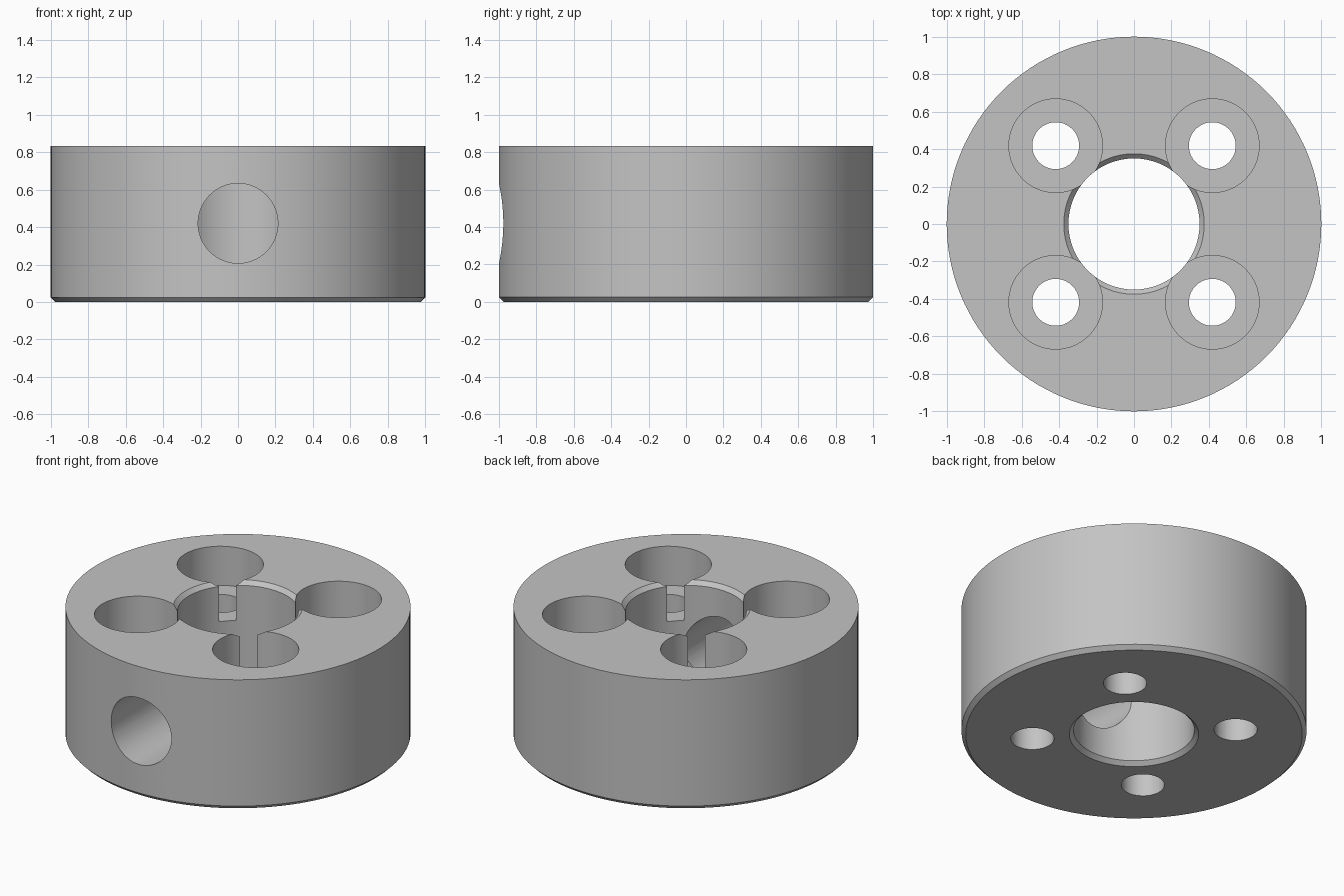
import bpy
import bmesh
import math
from mathutils import Matrix

cube = bpy.data.objects.get("Cube")
if cube:
    bpy.data.objects.remove(cube, do_unlink=True)

HEIGHT = 0.833
OUTER, BORE, CHAMFER = 1.0, 0.35, 0.025
BOLT_OFFSET = 0.418

steel = bpy.data.materials.new("grey_steel")
steel.use_nodes = True
grey = (0.55, 0.55, 0.55, 1)
steel.diffuse_color = grey
steel.node_tree.nodes["Principled BSDF"].inputs["Base Color"].default_value = grey


def lathe(name, profile, segments, closed=False, matrix=Matrix()):
    """Revolve (radius, z) points about z; an open profile gets end caps."""
    bm = bmesh.new()
    rings = []
    for r, z in profile:
        angles = [2 * math.pi * i / segments for i in range(segments)]
        rings.append([bm.verts.new((r * math.cos(a), r * math.sin(a), z)) for a in angles])
    pairs = list(zip(rings, rings[1:]))
    if closed:
        pairs.append((rings[-1], rings[0]))
    else:
        bm.faces.new(rings[0])
        bm.faces.new(rings[-1])
    for low, high in pairs:
        for i in range(segments):
            j = (i + 1) % segments
            bm.faces.new((low[i], low[j], high[j], high[i]))
    bmesh.ops.recalc_face_normals(bm, faces=bm.faces)
    bm.transform(matrix)
    mesh = bpy.data.meshes.new(name)
    bm.to_mesh(mesh)
    bm.free()
    mesh.materials.append(steel)
    obj = bpy.data.objects.new(name, mesh)
    bpy.context.collection.objects.link(obj)
    return obj


# Collar body: chamfered bore at both ends, chamfered outer bottom edge
collar = lathe("collar_body", [
    (BORE + CHAMFER, 0), (OUTER - CHAMFER, 0), (OUTER, CHAMFER), (OUTER, HEIGHT),
    (BORE + CHAMFER, HEIGHT), (BORE, HEIGHT - CHAMFER), (BORE, CHAMFER),
], 128, closed=True)

# Four counterbored bolt holes that just break into the bore
seat_z = HEIGHT - 0.25
bolt_profile = [(0.125, -0.1), (0.125, seat_z), (0.25, seat_z), (0.25, HEIGHT + 0.1)]
cutters = []
for sx in (-1, 1):
    for sy in (-1, 1):
        place = Matrix.Translation((sx * BOLT_OFFSET, sy * BOLT_OFFSET, 0))
        cutters.append(lathe("bolt_hole_cutter", bolt_profile, 64, matrix=place))

# Radial hole from the front into the bore
turn = Matrix.Translation((0, 0, 0.42)) @ Matrix.Rotation(math.pi / 2, 4, "X")
cutters.append(lathe("radial_hole_cutter", [(0.213, 0.05), (0.213, 1.2)], 64, matrix=turn))

bpy.ops.object.select_all(action="DESELECT")
collar.select_set(True)
bpy.context.view_layer.objects.active = collar
for cutter in cutters:
    cutter.hide_render = True
    cut = collar.modifiers.new("hole", "BOOLEAN")
    cut.operation = "DIFFERENCE"
    cut.solver = "EXACT"
    cut.object = cutter
    bpy.ops.object.modifier_apply(modifier=cut.name)
    bpy.data.objects.remove(cutter, do_unlink=True)

bpy.ops.object.shade_smooth_by_angle(angle=math.radians(30))
